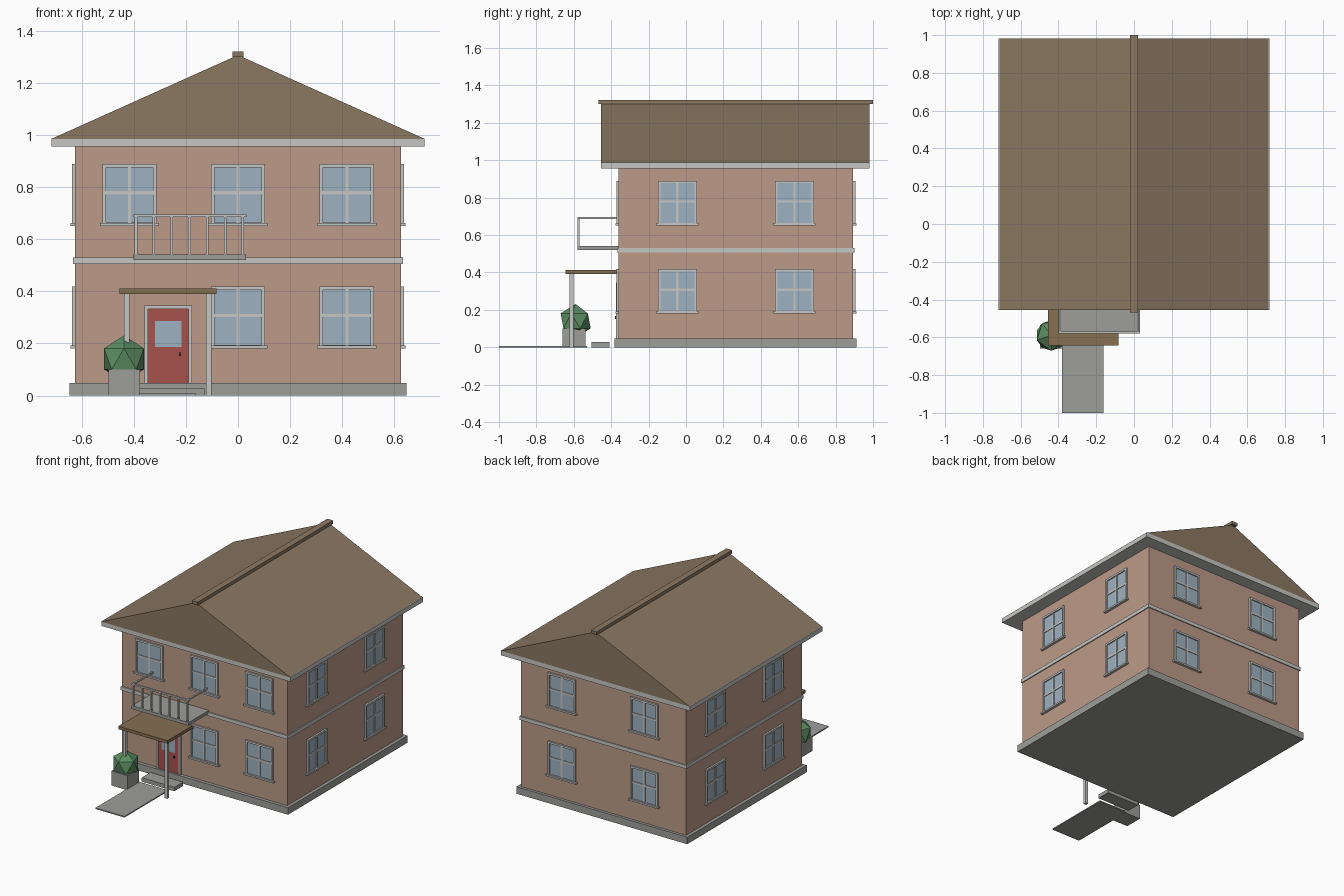
import bpy, bmesh, math
from mathutils import Matrix, Vector

if "Cube" in bpy.data.objects:
    bpy.data.objects.remove(bpy.data.objects["Cube"])


def material(name, r, g, b):
    m = bpy.data.materials.new(name)
    lin = [((c / 255 + 0.055) / 1.055) ** 2.4 for c in (r, g, b)]
    m.diffuse_color = (*lin, 1)
    m.use_nodes = True
    m.node_tree.nodes["Principled BSDF"].inputs["Base Color"].default_value = m.diffuse_color
    return m


WALL = material("terracotta render", 188, 154, 136)
TRIM = material("pale trim", 198, 198, 196)
STONE = material("grey stone", 157, 157, 154)
ROOF = material("brown roof", 139, 120, 98)
TIMBER = material("brown timber", 134, 110, 82)
DOOR = material("red door", 168, 82, 76)
GLASS = material("blue glass", 158, 178, 193)
GREEN = material("leaf green", 92, 142, 98)
DARK = material("dark metal", 70, 62, 55)


def finish(name, bm, mat):
    bmesh.ops.recalc_face_normals(bm, faces=bm.faces)
    me = bpy.data.meshes.new(name)
    bm.to_mesh(me)
    bm.free()
    me.materials.append(mat)
    ob = bpy.data.objects.new(name, me)
    bpy.context.collection.objects.link(ob)
    return ob


def boxes(name, mat, *parts, matrix=Matrix()):
    """One object from boxes given as x0, x1, y0, y1, z0, z1."""
    bm = bmesh.new()
    for x0, x1, y0, y1, z0, z1 in parts:
        c = Vector((x0 + x1, y0 + y1, z0 + z1)) / 2
        m = Matrix.Translation(c) @ Matrix.Diagonal((x1 - x0, y1 - y0, z1 - z0, 1))
        bmesh.ops.create_cube(bm, size=1, matrix=matrix @ m)
    return finish(name, bm, mat)


# House body
W, Y0, Y1 = 0.626, -0.36, 0.893
YC = (Y0 + Y1) / 2
boxes("foundation", STONE, (-0.648, 0.648, -0.383, 0.912, 0, 0.048))
boxes("walls", WALL, (-W, W, Y0, Y1, 0.048, 0.96))
boxes("floor_band", TRIM, (-0.633, 0.633, -0.367, 0.9, 0.506, 0.531))
boxes("eave_board", TRIM, (-0.717, 0.717, -0.455, 0.981, 0.957, 0.988))

# Gable roof and ridge cap
bm = bmesh.new()
tri = [bm.verts.new((x, -0.455, z)) for x, z in ((-0.717, 0.986), (0.717, 0.986), (0, 1.308))]
face = bm.faces.new(tri)
ext = bmesh.ops.extrude_face_region(bm, geom=[face], use_keep_orig=True)
bmesh.ops.translate(bm, vec=(0, 1.436, 0),
                    verts=[v for v in ext["geom"] if isinstance(v, bmesh.types.BMVert)])
finish("roof", bm, ROOF)
boxes("ridge_cap", ROOF, (-0.022, 0.022, -0.468, 1.0, 1.3, 1.322))


# Windows: local -y faces outward, origin at sill centre on the wall
def window(name, x, y, z, angle):
    m = Matrix.Translation((x, y, z)) @ Matrix.Rotation(angle, 4, 'Z')
    w, h, t = 0.104, 0.238, 0.013
    boxes(name + "_frame", TRIM,
          (-w, -w + t, -0.012, 0.01, 0, h), (w - t, w, -0.012, 0.01, 0, h),
          (-w + t, w - t, -0.012, 0.01, h - t, h), (-w + t, w - t, -0.012, 0.01, 0, t),
          (-0.006, 0.006, -0.009, 0.01, t, h - t),
          (-w + t, w - t, -0.0085, 0.01, 0.121, 0.133), matrix=m)
    boxes(name + "_sill", TRIM, (-0.114, 0.114, -0.018, 0.01, 0, 0.011), matrix=m)
    boxes(name + "_glass", GLASS, (-w + t, w - t, -0.004, 0.004, t, h - t), matrix=m)


for floor, z in (("lower", 0.181), ("upper", 0.652)):
    for i, x in enumerate((0.418, 0, -0.417)):
        if floor == "upper" or x > -0.1:        # the door takes the lower left bay
            window(f"{floor}_front_window_{i}", x, Y0, z, 0)
    for i, d in enumerate((-0.313, 0.313)):
        window(f"{floor}_back_window_{i}", d, Y1, z, math.pi)
        window(f"{floor}_right_window_{i}", W, YC + d, z, math.pi / 2)
        window(f"{floor}_left_window_{i}", -W, YC + d, z, -math.pi / 2)

# Front door
boxes("door_frame", TRIM, (-0.36, -0.346, -0.375, -0.35, 0.048, 0.345),
      (-0.19, -0.177, -0.375, -0.35, 0.048, 0.345),
      (-0.346, -0.19, -0.375, -0.35, 0.332, 0.345))
boxes("door", DOOR, (-0.346, -0.19, -0.369, -0.35, 0.048, 0.332))
boxes("door_glass", GLASS, (-0.319, -0.218, -0.373, -0.366, 0.187, 0.287))
boxes("door_handle", DARK, (-0.227, -0.219, -0.38, -0.366, 0.152, 0.166))

# Porch
boxes("porch_roof", TIMBER, (-0.456, -0.083, -0.644, -0.36, 0.391, 0.412))
boxes("porch_posts", TRIM, (-0.438, -0.417, -0.622, -0.601, 0, 0.391),
      (-0.122, -0.101, -0.622, -0.601, 0, 0.391))
boxes("step", STONE, (-0.377, -0.129, -0.505, -0.41, 0, 0.027))
boxes("path", STONE, (-0.381, -0.161, -1.0, -0.53, 0, 0.008))

# Balcony
boxes("balcony_floor", STONE, (-0.401, 0.031, -0.579, -0.36, 0.52, 0.542))
boxes("balcony_rails", TRIM, (-0.401, 0.033, -0.581, -0.569, 0.686, 0.696),
      (-0.397, -0.387, -0.569, -0.36, 0.686, 0.696),
      (0.015, 0.025, -0.569, -0.36, 0.686, 0.696))
boxes("balusters", TRIM, *[(x - 0.005, x + 0.005, -0.58, -0.57, 0.542, 0.687)
                           for x in (-0.392 + i * 0.0685 for i in range(7))])

# Planter and faceted bush
boxes("planter", STONE, (-0.498, -0.376, -0.66, -0.536, 0, 0.1))
bm = bmesh.new()
bmesh.ops.create_icosphere(bm, subdivisions=1, radius=0.09,
                           matrix=Matrix.Translation((-0.438, -0.59, 0.141))
                           @ Matrix.Rotation(-math.pi / 2, 4, 'Z'))
finish("bush", bm, GREEN)
